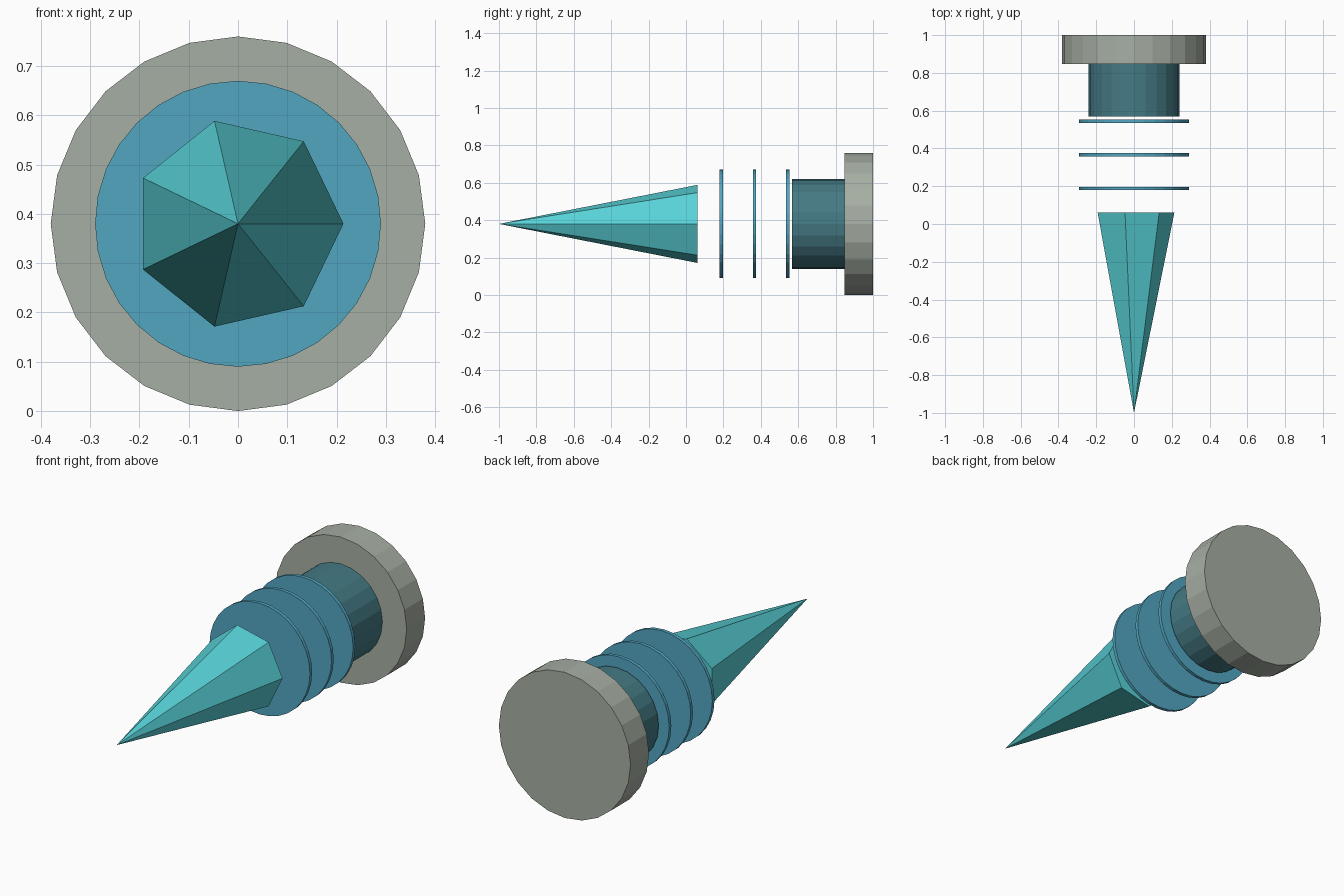
import bpy
import bmesh
from math import cos, sin, pi

if "Cube" in bpy.data.objects:
    bpy.data.objects.remove(bpy.data.objects["Cube"], do_unlink=True)

AXIS_Z = 0.38  # height of the shared centre line


def material(name, rgb):
    """Flat material from an sRGB colour, stored as linear."""
    linear = [(c / 255) ** 2.2 for c in rgb] + [1.0]
    mat = bpy.data.materials.new(name)
    mat.use_nodes = True
    mat.diffuse_color = linear
    mat.node_tree.nodes["Principled BSDF"].inputs["Base Color"].default_value = linear
    return mat


def ring(bm, sides, radius, y):
    return [bm.verts.new((radius * cos(2 * pi * i / sides), y,
                          AXIS_Z + radius * sin(2 * pi * i / sides)))
            for i in range(sides)]


def lathe_part(name, mat, sides, radius, front, back, pointed=False):
    """Closed prism along y, or a cone with its tip at the front."""
    bm = bmesh.new()
    rear = ring(bm, sides, radius, back)
    bm.faces.new(rear)
    if pointed:
        tip = bm.verts.new((0, front, AXIS_Z))
        for i in range(sides):
            bm.faces.new((rear[i - 1], rear[i], tip))
    else:
        fore = ring(bm, sides, radius, front)
        bm.faces.new(fore)
        for i in range(sides):
            bm.faces.new((rear[i - 1], rear[i], fore[i], fore[i - 1]))
    bmesh.ops.recalc_face_normals(bm, faces=bm.faces)
    mesh = bpy.data.meshes.new(name)
    bm.to_mesh(mesh)
    bm.free()
    mesh.materials.append(mat)
    obj = bpy.data.objects.new(name, mesh)
    bpy.context.collection.objects.link(obj)
    return obj


cyan = material("bright cyan", (88, 208, 214))
blue = material("ring blue", (83, 165, 192))
teal = material("dark teal", (70, 121, 131))
grey = material("warm grey", (165, 173, 162))

# Faceted spike
lathe_part("spike", cyan, 7, 0.214, -1.0, 0.062, pointed=True)

# Row of floating thin discs
for i in range(3):
    y = 0.188 + 0.178 * i
    lathe_part(f"disc_{i + 1}", blue, 32, 0.29, y - 0.009, y + 0.009)

# Neck and end cap
lathe_part("neck", teal, 24, 0.24, 0.568, 0.85)
lathe_part("end_cap", grey, 24, 0.38, 0.848, 1.0)
